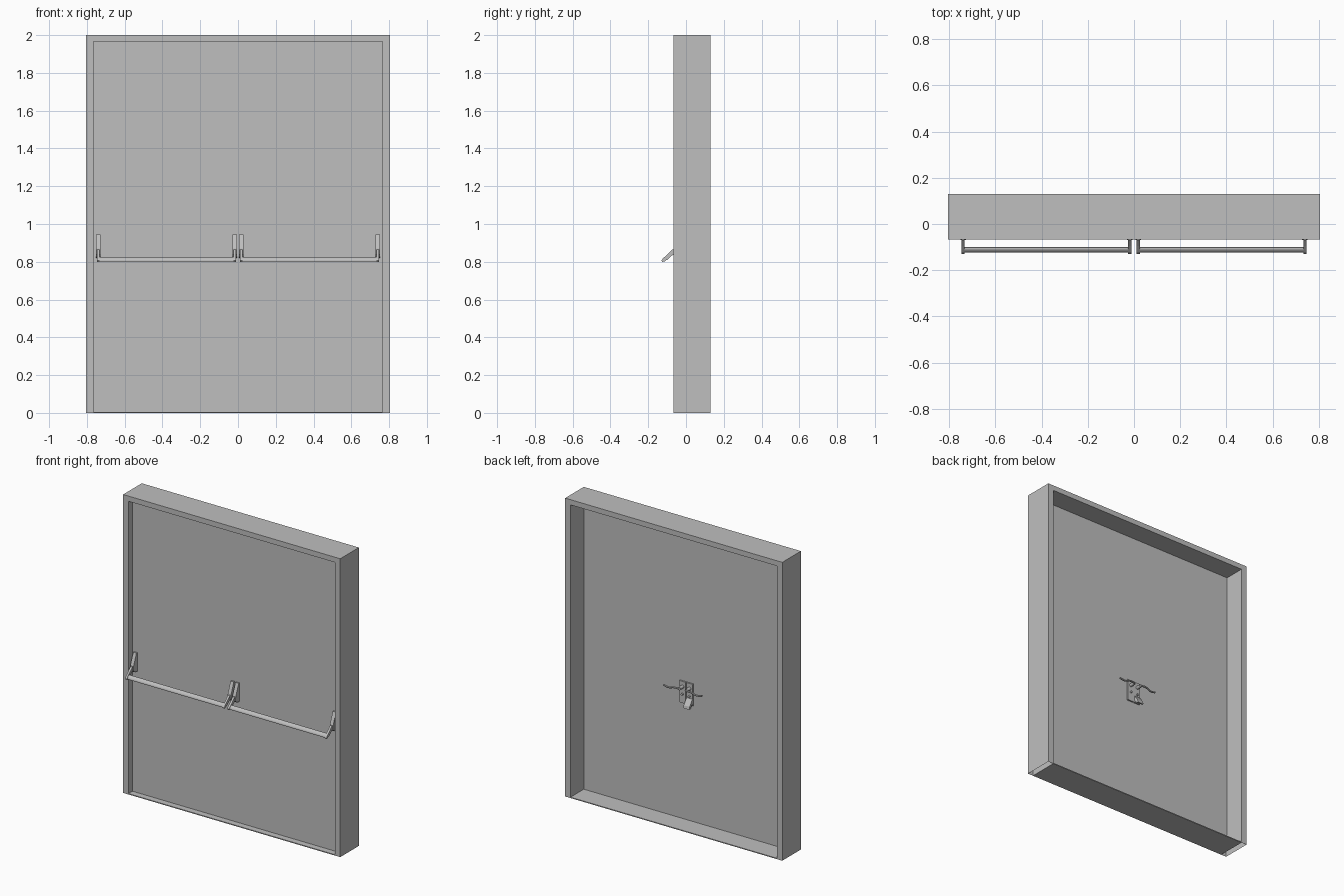
import bpy, bmesh, math
from mathutils import Vector

cube = bpy.data.objects.get("Cube")
if cube:
    bpy.data.objects.remove(cube, do_unlink=True)

grey = bpy.data.materials.new("plain grey")
grey.use_nodes = True
grey.diffuse_color = (0.52, 0.52, 0.52, 1)
grey.node_tree.nodes["Principled BSDF"].inputs["Base Color"].default_value = grey.diffuse_color


def prism(name, outline, depth, open_bottom=False):
    """Extrude a closed outline of 3D points along a depth vector."""
    bm = bmesh.new()
    face = bm.faces.new([bm.verts.new(p) for p in outline])
    new = bmesh.ops.extrude_face_region(bm, geom=[face], use_keep_orig=True)["geom"]
    moved = [v for v in new if isinstance(v, bmesh.types.BMVert)]
    bmesh.ops.translate(bm, verts=moved, vec=depth)
    bmesh.ops.recalc_face_normals(bm, faces=bm.faces)
    if open_bottom:
        low = [f for f in bm.faces if f.calc_center_median().z < 0.001]
        bmesh.ops.delete(bm, geom=low, context='FACES_ONLY')
    mesh = bpy.data.meshes.new(name)
    bm.to_mesh(mesh)
    bm.free()
    mesh.materials.append(grey)
    ob = bpy.data.objects.new(name, mesh)
    bpy.context.collection.objects.link(ob)
    return ob


def side_prism(name, yz, x0, x1):
    return prism(name, [(x0, y, z) for y, z in yz], (x1 - x0, 0, 0))


def box(name, x0, x1, y0, y1, z0, z1):
    return side_prism(name, [(y0, z0), (y1, z0), (y1, z1), (y0, z1)], x0, x1)


def smooth(ob):
    bpy.ops.object.select_all(action='DESELECT')
    ob.select_set(True)
    bpy.context.view_layer.objects.active = ob
    bpy.ops.object.shade_smooth_by_angle(angle=math.radians(40))


def oval(cy, cz, long, short, tilt, n=14):
    pts = []
    for i in range(n):
        a = math.tau * i / n
        u, v = long * math.cos(a), short * math.sin(a)
        pts.append((cy + u * math.cos(tilt) - v * math.sin(tilt),
                    cz + u * math.sin(tilt) + v * math.cos(tilt)))
    return pts


# Door frame, threshold and leaf panel
W, IN, H, TOP = 0.805, 0.765, 2.0, 1.965
FRONT, BACK = -0.067, 0.13
PANEL_FRONT, PANEL_BACK = -0.025, -0.01
outline = [(-W, 0), (-W, H), (W, H), (W, 0), (IN, 0), (IN, TOP), (-IN, TOP), (-IN, 0)]
prism("door_frame", [(x, FRONT, z) for x, z in outline], (0, BACK - FRONT, 0), True)
box("threshold", -IN, IN, FRONT, BACK, 0, 0.006)
box("door_panel", -IN, IN, PANEL_FRONT, PANEL_BACK, 0.006, TOP)

# Push bars: tapered housings, leaf-shaped arms and oval bars
housing = [(PANEL_FRONT, 0.945), (-0.036, 0.945), (-0.066, 0.87),
           (-0.069, 0.84), (-0.055, 0.825), (PANEL_FRONT, 0.82)]
arm = [(-0.05, 0.868), (-0.072, 0.865), (-0.095, 0.842), (-0.122, 0.818),
       (-0.13, 0.806), (-0.126, 0.80), (-0.10, 0.81), (-0.075, 0.833), (-0.05, 0.845)]
for s, side in ((1, "left"), (-1, "right")):
    for cx, place in ((0.018, "inner"), (0.74, "outer")):
        side_prism(f"{side}_{place}_housing", housing, s * cx - 0.012, s * cx + 0.012)
        side_prism(f"{side}_{place}_arm", arm, s * cx - 0.007, s * cx + 0.007)
    bar = oval(-0.112, 0.8125, 0.0155, 0.008, math.radians(45))
    smooth(side_prism(f"{side}_push_bar", bar, s * 0.018, s * 0.74))

# Rear plates with lever handles and lock cylinders
for s, side in ((1, "left"), (-1, "right")):
    box(f"{side}_back_plate", s * 0.002, s * 0.05, PANEL_BACK, 0.0, 0.785, 0.93)
    for part, z, r, y1 in (("handle_hub", 0.895, 0.011, 0.035), ("lock_cylinder", 0.845, 0.007, 0.01)):
        ring = [(s * 0.026 + r * math.cos(a), PANEL_BACK, z + r * math.sin(a))
                for a in (math.tau * i / 12 for i in range(12))]
        smooth(prism(f"{side}_{part}", ring, (0, y1 - PANEL_BACK, 0)))

    curve = bpy.data.curves.new(f"{side}_lever_path", 'CURVE')
    curve.dimensions = '3D'
    curve.bevel_depth = 0.006
    curve.bevel_resolution = 2
    curve.resolution_u = 6
    curve.use_fill_caps = True
    path = [(0.026, 0.036, 0.895), (0.06, 0.04, 0.896), (0.105, 0.036, 0.884), (0.142, 0.034, 0.89)]
    spline = curve.splines.new('BEZIER')
    spline.bezier_points.add(len(path) - 1)
    for point, (x, y, z) in zip(spline.bezier_points, path):
        point.co = Vector((s * x, y, z))
        point.handle_left_type = point.handle_right_type = 'AUTO'
    curve.materials.append(grey)
    lever = bpy.data.objects.new(f"{side}_lever", curve)
    bpy.context.collection.objects.link(lever)
    bpy.ops.object.select_all(action='DESELECT')
    lever.select_set(True)
    bpy.context.view_layer.objects.active = lever
    bpy.ops.object.convert(target='MESH')
    smooth(bpy.context.object)

# Angled pull lip under the right lever
lip = [(0.0, 0.83), (0.03, 0.79), (0.034, 0.772), (0.022, 0.772), (0.0, 0.80)]
side_prism("pull_lip", lip, -0.048, -0.004)
